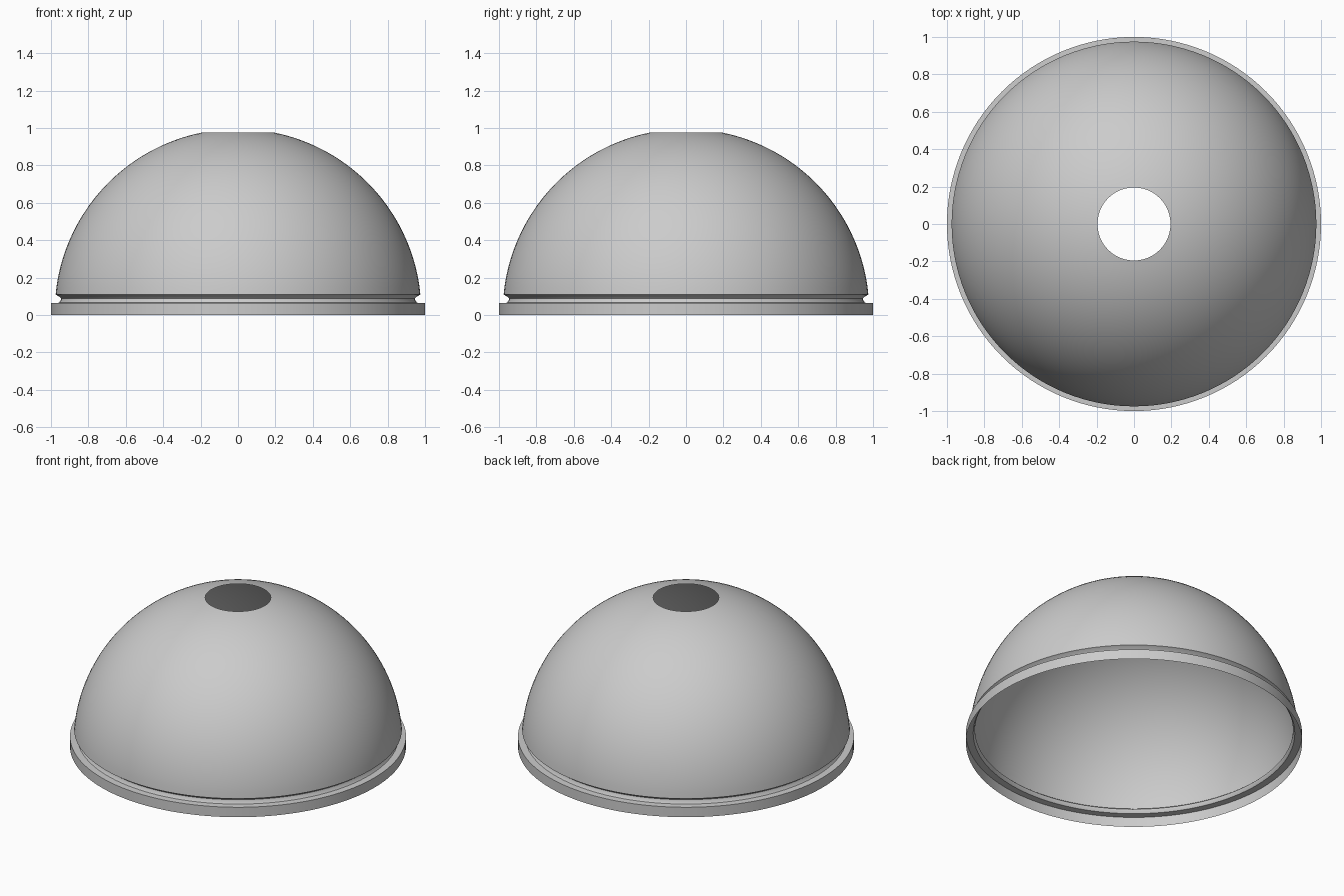
import bpy, bmesh, math

if "Cube" in bpy.data.objects:
    bpy.data.objects.remove(bpy.data.objects["Cube"])

SEGMENTS = 128


def lathe(name, profile):
    """Spin an open (radius, height) profile around z into a thin shell."""
    bm = bmesh.new()
    verts = [bm.verts.new((r, 0, z)) for r, z in profile]
    edges = [bm.edges.new(pair) for pair in zip(verts, verts[1:])]
    bmesh.ops.spin(bm, geom=verts + edges, cent=(0, 0, 0), axis=(0, 0, 1),
                   angle=math.tau, steps=SEGMENTS, use_duplicate=False)
    bmesh.ops.remove_doubles(bm, verts=bm.verts, dist=1e-4)
    bmesh.ops.recalc_face_normals(bm, faces=bm.faces)
    # Make the shell face outwards
    side = max(bm.faces, key=lambda f: f.calc_center_median().xy.length)
    if side.normal.xy.dot(side.calc_center_median().xy) < 0:
        bmesh.ops.reverse_faces(bm, faces=bm.faces)
    mesh = bpy.data.meshes.new(name)
    bm.to_mesh(mesh)
    bm.free()
    obj = bpy.data.objects.new(name, mesh)
    bpy.context.collection.objects.link(obj)
    bpy.ops.object.select_all(action='DESELECT')
    obj.select_set(True)
    bpy.context.view_layer.objects.active = obj
    bpy.ops.object.shade_smooth_by_angle(angle=math.radians(30))
    return obj


# Bottom rim, flange and the narrow groove under the dome
rim = [(1.0, 0.0), (1.0, 0.065), (0.957, 0.066), (0.948, 0.08),
       (0.946, 0.09), (0.953, 0.097), (0.975, 0.11)]

# Spherical dome, open at the top
R, CZ, STEPS = 0.98, 0.015, 32
start, end = math.asin(0.095 / R), math.acos(0.195 / R)
angles = [start + (end - start) * i / STEPS for i in range(1, STEPS + 1)]
dome = [(R * math.cos(a), CZ + R * math.sin(a)) for a in angles]

lathe("dome_shade", rim + dome)
